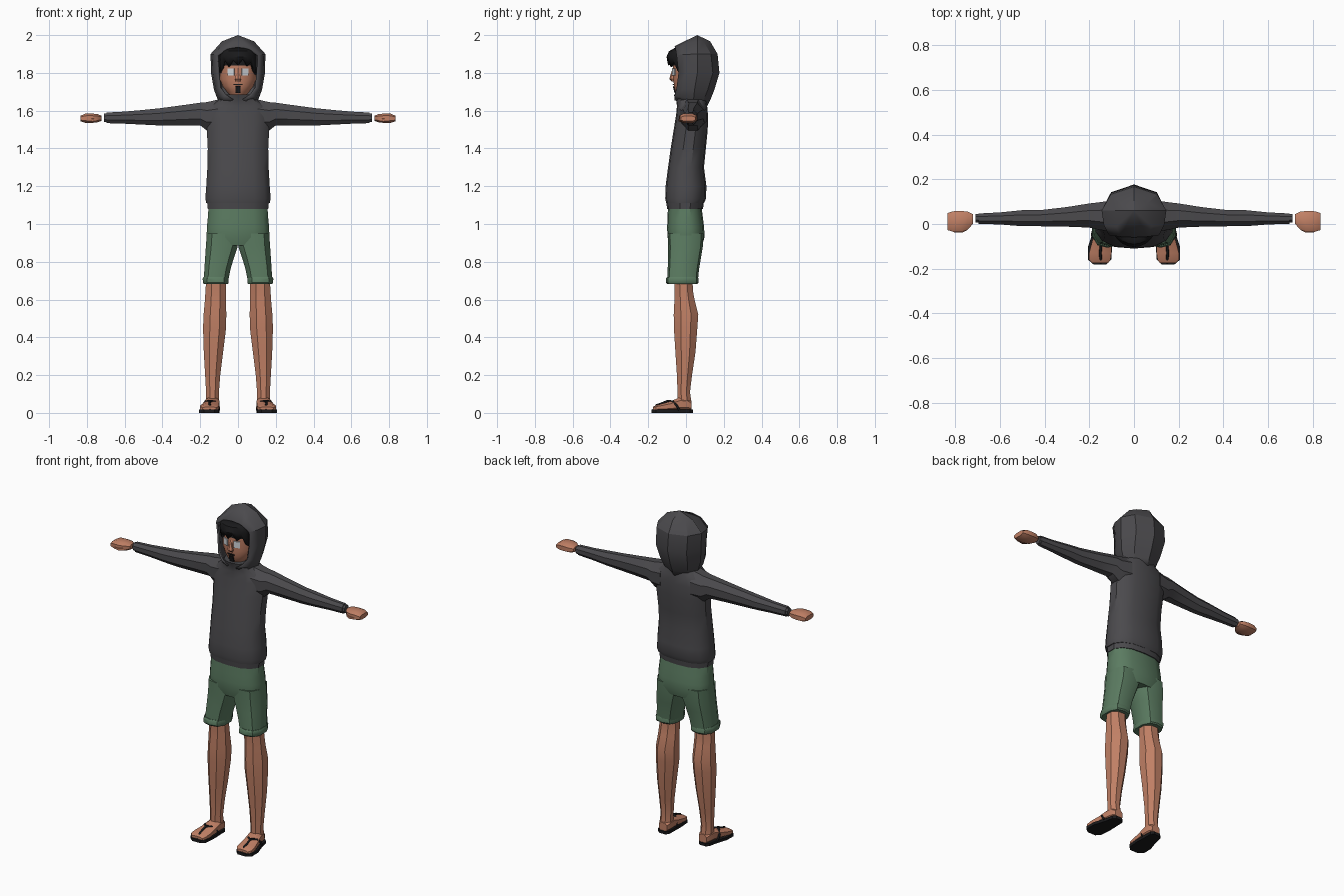
import bpy, bmesh, math
from mathutils import Matrix


def material(name, r, g, b):
    m = bpy.data.materials.new(name)
    m.diffuse_color = (r, g, b, 1)
    return m


GREY = material("charcoal_cloth", 0.07, 0.068, 0.074)
GREEN = material("green_cloth", 0.105, 0.2, 0.12)
SKIN = material("skin", 0.53, 0.215, 0.13)
BLACK = material("black", 0.01, 0.01, 0.011)
WHITE = material("eye_white", 0.62, 0.65, 0.68)


def finish(name, bm, mat, mirror=False, angle=35, thickness=0):
    bmesh.ops.recalc_face_normals(bm, faces=bm.faces[:])
    me = bpy.data.meshes.new(name)
    bm.to_mesh(me)
    bm.free()
    ob = bpy.data.objects.new(name, me)
    bpy.context.collection.objects.link(ob)
    me.materials.append(mat)
    bpy.ops.object.select_all(action='DESELECT')
    ob.select_set(True)
    bpy.context.view_layer.objects.active = ob
    bpy.ops.object.shade_smooth_by_angle(angle=math.radians(angle))
    if thickness:
        s = ob.modifiers.new("Thickness", 'SOLIDIFY')
        s.thickness, s.offset = thickness, -1
    if mirror:
        ob.modifiers.new("Mirror", 'MIRROR').use_clip = False
    return ob


def loft(name, axis, rings, mat, n=10, power=1.0, mirror=False, angle=35):
    """Rings are (position on axis, centre a, centre b, radius a, radius b)."""
    bm = bmesh.new()
    loops = []
    for t, a, b, ra, rb in rings:
        loop = []
        for i in range(n):
            w = 2 * math.pi * (i + 0.5) / n
            c, s = math.cos(w), math.sin(w)
            # stretch so that the polygon reaches the full radius
            k = 1 / math.cos(math.pi / n) ** power
            u = a + ra * min(k * abs(c) ** power, 1) * math.copysign(1, c)
            v = b + rb * min(k * abs(s) ** power, 1) * math.copysign(1, s)
            co = {'z': (u, v, t), 'x': (t, u, v), 'y': (u, t, v)}[axis]
            loop.append(bm.verts.new(co))
        loops.append(loop)
    for p, q in zip(loops, loops[1:]):
        for i in range(n):
            j = (i + 1) % n
            bm.faces.new((p[i], p[j], q[j], q[i]))
    bm.faces.new(loops[0])
    bm.faces.new(loops[-1])
    return finish(name, bm, mat, mirror, angle)


def plate(name, loc, size, mat, rx=0, rz=0, mirror=False):
    bm = bmesh.new()
    bmesh.ops.create_cube(bm, size=1)
    bm.transform(Matrix.Translation(loc) @ Matrix.Rotation(rz, 4, 'Z')
                 @ Matrix.Rotation(rx, 4, 'X') @ Matrix.Diagonal((*size, 1)))
    return finish(name, bm, mat, mirror)


# Hoodie body, hem, sleeves and cuffs
loft("hoodie_body", 'z', [
    (1.11, 0, -.005, .168, .1), (1.135, 0, -.002, .173, .108), (1.2, 0, 0, .168, .108),
    (1.3, 0, 0, .162, .095), (1.4, 0, .012, .16, .093), (1.5, 0, .025, .165, .09),
    (1.58, 0, .032, .168, .084), (1.625, 0, .032, .15, .08), (1.655, 0, .028, .105, .08),
    (1.685, 0, .02, .08, .085)], GREY, 14, 0.85)
loft("hoodie_hem", 'z', [(1.08, 0, -.005, .16, .095), (1.122, 0, -.005, .164, .1)], GREY, 14, 0.85)
loft("sleeve", 'x', [
    (.10, .035, 1.575, .07, .085), (.165, .036, 1.57, .06, .075), (.2, .038, 1.582, .054, .06),
    (.3, .032, 1.575, .044, .053), (.42, .026, 1.567, .036, .045), (.5, .026, 1.565, .036, .039),
    (.6, .025, 1.563, .027, .032), (.697, .024, 1.562, .023, .028)], GREY, 8, mirror=True)
loft("sleeve_cuff", 'x', [(.69, .025, 1.562, .019, .023), (.71, .025, 1.562, .019, .023)],
     GREY, 8, mirror=True)

# Hands with thumbs
loft("hand", 'x', [
    (.722, .022, 1.56, .022, .014), (.745, .015, 1.56, .041, .022), (.775, .011, 1.56, .047, .025),
    (.81, .011, 1.56, .046, .024), (.835, .011, 1.558, .038, .014)], SKIN, 8, 0.7, mirror=True)
loft("thumb", 'x', [(.745, -.015, 1.553, .012, .01), (.77, -.026, 1.55, .013, .011),
                    (.805, -.03, 1.551, .007, .007)], SKIN, 6, mirror=True)

# Shorts: hips, legs and turned-up cuffs
loft("shorts_hips", 'z', [
    (.885, 0, 0, .155, .085), (.93, 0, 0, .166, .098), (.98, 0, -.002, .165, .098),
    (1.03, 0, -.004, .16, .094), (1.1, 0, -.007, .155, .088)], GREEN, 14, 0.8)
loft("shorts_leg", 'z', [
    (.69, .118, -.018, .064, .08), (.76, .109, -.014, .069, .083), (.82, .098, -.008, .076, .087),
    (.88, .086, -.003, .084, .092), (.95, .083, -.002, .082, .095)], GREEN, 10, 0.85, mirror=True)
loft("shorts_cuff", 'z', [
    (.682, .117, -.02, .064, .08), (.69, .118, -.02, .068, .086), (.712, .119, -.02, .068, .086),
    (.72, .118, -.019, .065, .081)], GREEN, 10, 0.85, mirror=True)

# Bare legs and feet
loft("leg", 'z', [
    (.05, .135, -.008, .035, .038), (.11, .135, -.012, .034, .033), (.2, .134, -.008, .04, .04),
    (.32, .13, -.003, .051, .053), (.45, .124, -.002, .061, .062), (.52, .122, 0, .06, .065),
    (.6, .119, -.008, .056, .053), (.65, .118, -.012, .054, .048), (.74, .116, -.015, .05, .05)],
     SKIN, 8, mirror=True)
loft("foot", 'y', [
    (.03, .133, .038, .026, .026), (.01, .134, .045, .036, .034), (-.03, .137, .047, .039, .037),
    (-.08, .144, .036, .044, .026), (-.13, .151, .029, .05, .019), (-.16, .153, .026, .048, .014),
    (-.175, .152, .023, .036, .009)], SKIN, 8, 0.8, mirror=True)

# Sandal sole and Y-shaped strap
bm = bmesh.new()
outline = [(.1, .02), (.115, .036), (.155, .036), (.172, .02), (.182, -.03), (.205, -.1),
           (.206, -.16), (.18, -.182), (.125, -.182), (.102, -.16), (.097, -.09)]
face = bm.faces.new([bm.verts.new((x, y, 0)) for x, y in outline])
ext = bmesh.ops.extrude_face_region(bm, geom=[face])["geom"]
bmesh.ops.translate(bm, vec=(0, 0, .017), verts=[v for v in ext if isinstance(v, bmesh.types.BMVert)])
finish("sandal_sole", bm, BLACK, mirror=True)

cu = bpy.data.curves.new("sandal_strap", 'CURVE')
cu.dimensions, cu.bevel_depth, cu.bevel_resolution = '3D', .006, 1
cu.use_fill_caps = True
for path in ([(.148, -.095, .064), (.151, -.13, .05), (.149, -.155, .042), (.148, -.172, .016)],
             [(.148, -.095, .064), (.172, -.07, .06), (.188, -.05, .04), (.184, -.035, .014)],
             [(.148, -.095, .064), (.122, -.075, .06), (.103, -.058, .04), (.1, -.045, .014)]):
    sp = cu.splines.new('POLY')
    sp.points.add(len(path) - 1)
    for p, co in zip(sp.points, path):
        p.co = (*co, 1)
strap = bpy.data.objects.new("sandal_strap", cu)
bpy.context.collection.objects.link(strap)
cu.materials.append(BLACK)
strap.modifiers.new("Mirror", 'MIRROR')

# Head, with hair above the brow line
head = loft("head", 'z', [
    (1.63, 0, .03, .05, .05), (1.685, 0, .01, .045, .055), (1.70, 0, .008, .06, .064),
    (1.73, 0, .01, .082, .073), (1.765, 0, .014, .095, .081), (1.84, 0, .016, .098, .084),
    (1.87, 0, .02, .099, .088), (1.91, 0, .025, .085, .078), (1.94, 0, .03, .05, .05)], SKIN, 16)
head.data.materials.append(BLACK)
for f in head.data.polygons:
    if f.center.z > 1.85:
        f.material_index = 1

# Face details
loft("nose", 'z', [(1.755, 0, -.066, .012, .01), (1.768, 0, -.07, .017, .018),
                   (1.79, 0, -.068, .011, .014), (1.825, 0, -.064, .006, .007)], SKIN, 6)
plate("eye", (.037, -.064, 1.805), (.036, .008, .038), WHITE, rz=.36, mirror=True)
plate("chin_beard", (0, -.061, 1.712), (.028, .009, .036), BLACK, rx=.25)
plate("mouth", (0, -.067, 1.738), (.045, .006, .006), BLACK, rx=.15)

# Jagged fringe: curved strip with an uneven lower edge
tips = [1.80, 1.825, 1.87, 1.83, 1.865, 1.84, 1.872, 1.835, 1.86, 1.81, 1.79]
bm = bmesh.new()
rows = []
for i, tip in enumerate(tips):
    w = math.radians(-75 + 15 * i)
    s, c = math.sin(w), math.cos(w)
    rows.append([bm.verts.new((r * s, y0 - d * c, z)) for r, y0, d, z in
                 ((.07, 0, .045, 1.94), (.095, .005, .095, 1.915),
                  (.102, .005, .108, 1.885), (.1, .005, .1, tip))])
for p, q in zip(rows, rows[1:]):
    for k in range(3):
        bm.faces.new((p[k], q[k], q[k + 1], p[k + 1]))
finish("hair_fringe", bm, BLACK, thickness=.012)

# Hood: open-fronted shell; rows are (z, half width, back y, side y, rim half width, rim y, rim z)
hood_rows = [
    (1.625, .085, .112, .04, .03, -.06, 1.655), (1.66, .108, .13, .04, .07, -.06, 1.68),
    (1.71, .127, .15, .045, .1, -.05, 1.72), (1.80, .143, .177, .06, .108, -.04, 1.80),
    (1.90, .145, .167, .06, .112, -.05, 1.895), (1.967, .085, .128, .06, .06, -.057, 1.932)]
bm = bmesh.new()
loops = []
for z, w, yb, ys, xo, yf, zf in hood_rows:
    half = [(xo, yf, zf), (w * .93, ys * .4 + yf * .6, z * .5 + zf * .5),
            (w, ys, z), (w * .72, yb - .035, z)]
    pts = half + [(0, yb, z)] + [(-x, y, h) for x, y, h in reversed(half)]
    loops.append([bm.verts.new(p) for p in pts])
for p, q in zip(loops, loops[1:]):
    for i in range(len(p) - 1):
        bm.faces.new((p[i], p[i + 1], q[i + 1], q[i]))
crown = bm.verts.new((0, .06, 2.0))
brim = bm.verts.new((0, -.06, 1.942))
top = loops[-1] + [brim]
for i in range(len(top)):
    bm.faces.new((top[i], top[(i + 1) % len(top)], crown))
finish("hood", bm, GREY, angle=28, thickness=.012)
